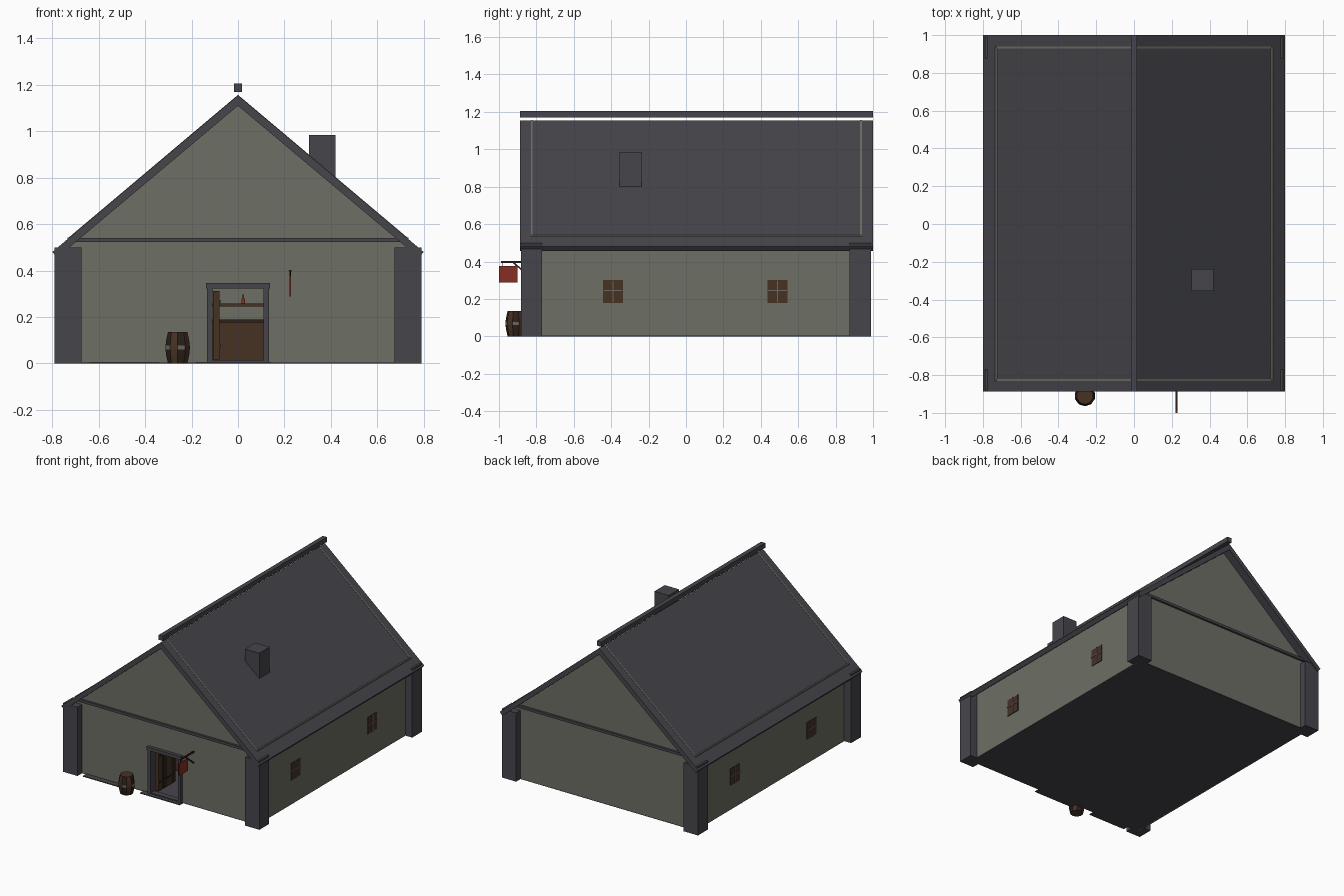
import bpy, bmesh, math
from mathutils import Vector

if "Cube" in bpy.data.objects:
    bpy.data.objects.remove(bpy.data.objects["Cube"])


def material(name, r, g, b):
    lin = [((c / 255 + 0.055) / 1.055) ** 2.4 for c in (r, g, b)]
    m = bpy.data.materials.new(name)
    m.diffuse_color = (*lin, 1)
    m.use_nodes = True
    m.node_tree.nodes["Principled BSDF"].inputs["Base Color"].default_value = m.diffuse_color
    return m


PLASTER = material("plaster", 109, 110, 100)
STONE = material("dark_stone", 70, 69, 75)
WOOD = material("brown_wood", 70, 50, 36)
DARK = material("dark_wood", 45, 33, 26)
RED = material("red_paint", 134, 46, 36)
IRON = material("grey_iron", 108, 105, 100)


def finish(name, bm, mats):
    bmesh.ops.recalc_face_normals(bm, faces=bm.faces)
    mesh = bpy.data.meshes.new(name)
    bm.to_mesh(mesh)
    bm.free()
    for m in mats:
        mesh.materials.append(m)
    ob = bpy.data.objects.new(name, mesh)
    bpy.context.collection.objects.link(ob)
    return ob


def box(name, x, y, z, mat):
    """Box from (min, max) pairs."""
    bm = bmesh.new()
    bmesh.ops.create_cube(bm, size=1)
    for v in bm.verts:
        v.co = [p[0] if c < 0 else p[1] for c, p in zip(v.co, (x, y, z))]
    return finish(name, bm, [mat])


def extrude_y(name, profile, y0, y1, mat):
    """Extrude an (x, z) outline along y."""
    bm = bmesh.new()
    face = bm.faces.new([bm.verts.new((x, y0, z)) for x, z in profile])
    new = bmesh.ops.extrude_face_region(bm, geom=[face])["geom"]
    bmesh.ops.translate(bm, vec=(0, y1 - y0, 0),
                        verts=[g for g in new if isinstance(g, bmesh.types.BMVert)])
    return finish(name, bm, [mat])


SLOPE = (1.155 - 0.48) / 0.8
WX, YF, YB = 0.735, -0.83, 0.94
EAVE = 1.158 - SLOPE * WX

# Floor and gable walls, the front one with a doorway
box("floor", (-WX, WX), (YF, YB), (0, 0.006), STONE)
gable = [(WX, 0), (WX, EAVE), (0, 1.157), (-WX, EAVE), (-WX, 0)]
doorway = [(-0.112, 0), (-0.112, 0.322), (0.112, 0.322), (0.112, 0)]
extrude_y("front_wall", gable + doorway, YF, YF + 0.01, PLASTER)
extrude_y("back_wall", gable, YB - 0.01, YB, PLASTER)

# Roof, ridge beam and chimney
extrude_y("roof", [(0, 1.155), (0.8, 0.48), (0.78, 0.455), (0, 1.11),
                   (-0.78, 0.455), (-0.8, 0.48)], -0.888, 1.0, STONE)
box("ridge_beam", (-0.017, 0.017), (-0.888, 1.0), (1.17, 1.205), STONE)
box("chimney", (0.305, 0.42), (-0.355, -0.237), (0.72, 0.985), STONE)

# Side walls, corner posts and windows on both sides
for s, side in ((-1, "left"), (1, "right")):
    def sx(a, b):
        return tuple(sorted((s * a, s * b)))
    box(side + "_wall", sx(WX - 0.01, WX), (YF, YB), (0, 0.543), PLASTER)
    box(side + "_front_post", sx(0.675, 0.79), (-0.882, -0.77), (0, 0.5), STONE)
    box(side + "_back_post", sx(0.675, 0.79), (0.875, 0.99), (0, 0.5), STONE)
    for i, y in enumerate((-0.39, 0.49)):
        w = f"{side}_window_{i + 1}"
        box(w, sx(WX, WX + 0.005), (y - 0.053, y + 0.053), (0.178, 0.3), WOOD)
        box(w + "_upright", sx(WX, WX + 0.009), (y - 0.003, y + 0.003),
            (0.178, 0.3), IRON)
        box(w + "_crossbar", sx(WX, WX + 0.009), (y - 0.053, y + 0.053),
            (0.242, 0.248), IRON)

# Horizontal gable beams
box("front_beam", (-0.7, 0.7), (YF - 0.015, YF + 0.01), (0.522, 0.541), STONE)
box("back_beam", (-0.7, 0.7), (YB - 0.01, YB + 0.015), (0.522, 0.541), STONE)

# Door frame, threshold and low paving in front
for s, side in ((-1, "left"), (1, "right")):
    a, b = sorted((s * 0.11, s * 0.133))
    box("door_jamb_" + side, (a, b), (YF - 0.02, YF + 0.025), (0, 0.322), STONE)
box("door_lintel", (-0.137, 0.137), (YF - 0.024, YF + 0.025), (0.322, 0.346), STONE)
box("threshold", (-0.11, 0.11), (YF - 0.015, YF + 0.025), (0, 0.015), STONE)
box("doorstep", (-0.18, 0.14), (-0.87, YF), (0, 0.006), STONE)
box("paving", (-0.64, -0.34), (-0.87, YF), (0, 0.006), STONE)

# Open door leaf of planks with iron straps
for i in range(4):
    y = YF + 0.03 + i * 0.05
    box(f"door_plank_{i + 1}", (-0.108, -0.08), (y, y + 0.048), (0.016, 0.312),
        DARK if i % 2 else WOOD)
for i, z in enumerate((0.07, 0.26)):
    box(f"door_strap_{i + 1}", (-0.08, -0.075), (YF + 0.03, YF + 0.22),
        (z, z + 0.014), DARK)

# Counter, shelf and bottle inside
box("counter", (-0.3, 0.4), (-0.45, -0.32), (0.006, 0.175), WOOD)
box("counter_top", (-0.31, 0.41), (-0.47, -0.3), (0.175, 0.188), DARK)
box("shelf", (-0.3, 0.4), (0.83, 0.93), (0.246, 0.257), WOOD)
box("bottle", (0.015, 0.031), (0.86, 0.876), (0.257, 0.28), RED)
box("bottle_neck", (0.02, 0.026), (0.865, 0.871), (0.28, 0.296), RED)

# Barrel: staves with a broken iron hoop round the middle
N = 10
bm = bmesh.new()
rings = []
for r, z in ((0.044, 0), (0.052, 0.035), (0.055, 0.06), (0.055, 0.076),
             (0.052, 0.1), (0.044, 0.135)):
    rings.append([bm.verts.new((-0.26 + r * math.cos(math.tau * (k + 0.5) / N),
                                -0.91 + r * math.sin(math.tau * (k + 0.5) / N), z))
                  for k in range(N)])
for j in range(len(rings) - 1):
    for k in range(N):
        n = (k + 1) % N
        f = bm.faces.new((rings[j][k], rings[j][n], rings[j + 1][n], rings[j + 1][k]))
        f.material_index = 2 if j == 2 and k % 2 else k % 2
bm.faces.new(rings[0])
bm.faces.new(rings[-1])
finish("barrel", bm, [WOOD, DARK, IRON])

# Hanging sign with bracket and diagonal brace
box("sign_board", (0.221, 0.229), (-1.0, -0.9), (0.288, 0.376), RED)
box("sign_bar", (0.22, 0.23), (-0.988, YF), (0.393, 0.403), DARK)
for i, y in enumerate((-0.985, -0.915)):
    box(f"sign_hook_{i + 1}", (0.223, 0.227), (y, y + 0.004), (0.376, 0.393), DARK)
a, b = Vector((0.225, -0.925, 0.396)), Vector((0.225, YF, 0.315))
brace = box("sign_brace", (-0.004, 0.004), (-0.004, 0.004),
            (-(b - a).length / 2, (b - a).length / 2), DARK)
brace.location = (a + b) / 2
brace.rotation_euler = (b - a).to_track_quat("Z", "Y").to_euler()
